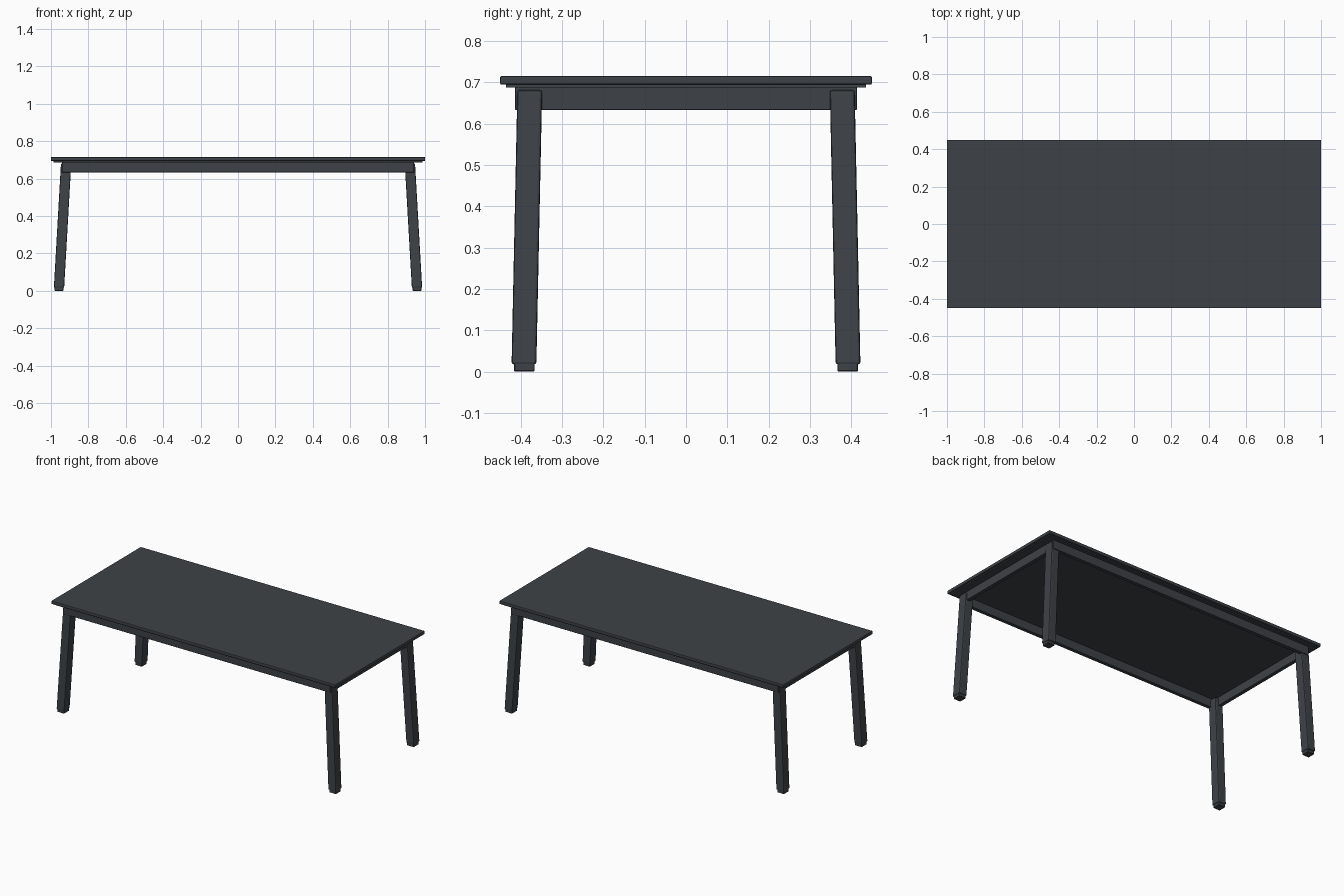
import bpy, bmesh
from mathutils import Vector

if "Cube" in bpy.data.objects:
    bpy.data.objects.remove(bpy.data.objects["Cube"])


def material(name, rgb):
    m = bpy.data.materials.new(name)
    m.diffuse_color = (*rgb, 1)
    m.use_nodes = True
    m.node_tree.nodes["Principled BSDF"].inputs["Base Color"].default_value = m.diffuse_color
    return m


grey = material("charcoal", (0.048, 0.055, 0.063))


def block(name, bottom, top, size, bevel, mat, segments=2):
    """Box whose lower and upper rectangles are centred on two points (sheared if they differ)."""
    bottom, top = Vector(bottom), Vector(top)
    bm = bmesh.new()
    bmesh.ops.create_cube(bm, size=1)
    for v in bm.verts:
        c = top if v.co.z > 0 else bottom
        v.co = Vector((c.x + v.co.x * size[0], c.y + v.co.y * size[1], c.z))
    if bevel:
        bmesh.ops.bevel(bm, geom=bm.edges[:], offset=bevel, segments=segments,
                        profile=0.5, affect='EDGES')
    me = bpy.data.meshes.new(name)
    bm.to_mesh(me)
    bm.free()
    me.materials.append(mat)
    ob = bpy.data.objects.new(name, me)
    bpy.context.collection.objects.link(ob)
    return ob


# Table top with softened edges, and the thinner panel below it
block("table_top", (0, 0, 0.694), (0, 0, 0.715), (2.0, 0.90), 0.004, grey)
block("under_panel", (0, 0, 0.687), (0, 0, 0.696), (1.975, 0.872), 0, grey)

# Apron rails
for s, side in ((-1, "front"), (1, "back")):
    y = s * 0.402
    block(side + "_rail", (0, y, 0.633), (0, y, 0.688), (1.88, 0.023), 0.001, grey, 1)
for s, side in ((-1, "left"), (1, "right")):
    x = s * 0.9285
    block(side + "_rail", (x, 0, 0.633), (x, 0, 0.688), (0.023, 0.80), 0.001, grey, 1)

# Splayed legs with foot pads
for sx, xn in ((-1, "left"), (1, "right")):
    for sy, yn in ((-1, "front"), (1, "back")):
        block(f"{yn}_{xn}_leg", (sx * 0.957, sy * 0.392, 0.017),
              (sx * 0.919, sy * 0.378, 0.681), (0.055, 0.06), 0.006, grey)
        block(f"{yn}_{xn}_foot", (sx * 0.957, sy * 0.391, 0.0),
              (sx * 0.957, sy * 0.391, 0.02), (0.048, 0.05), 0.002, grey, 1)
